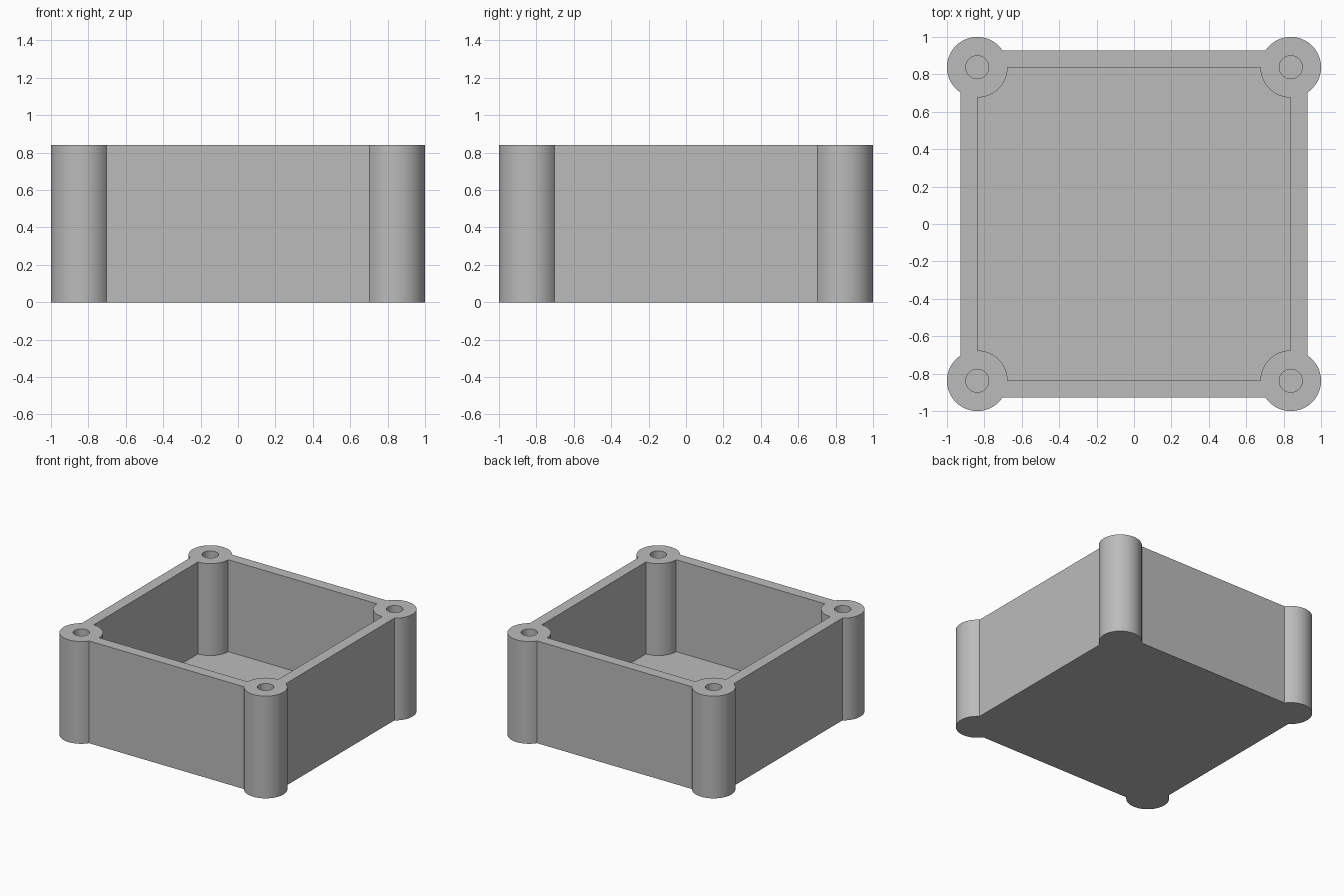
import bpy, bmesh
from math import acos, cos, sin, pi, radians

cube = bpy.data.objects.get("Cube")
if cube:
    bpy.data.objects.remove(cube)

HEIGHT, FLOOR = 0.84, 0.085
WALL_OUT = 0.928          # outer wall face; the inner face lines up with the post centres
POST, POST_R, HOLE_R = 0.838, 0.162, 0.0615


def arc(radius, start, end, steps):
    """Points on an arc around the +x +y post centre."""
    angles = [start + (end - start) * i / steps for i in range(steps + 1)]
    return [(POST + radius * cos(a), POST + radius * sin(a)) for a in angles]


def turn(points, quarter):
    """Rotate points by quarter turns about the origin."""
    for _ in range(quarter):
        points = [(-y, x) for x, y in points]
    return points


def four_corners(points):
    return [p for q in range(4) for p in turn(points, q)]


bm = bmesh.new()


def loop(points, z):
    return [bm.verts.new((x, y, z)) for x, y in points]


def skin(points, z_low, z_high, cap_low=True):
    """Upright wall along a closed outline, capped below; returns its top edges."""
    low, high = loop(points, z_low), loop(points, z_high)
    n = len(points)
    for i in range(n):
        j = (i + 1) % n
        bm.faces.new((low[i], low[j], high[j], high[i]))
    bm.faces.new(low)
    return [bm.edges.get((high[i], high[(i + 1) % n])) for i in range(n)]


# Outer shell with round corner posts
meet = acos((WALL_OUT - POST) / POST_R)
rim = skin(four_corners(arc(POST_R, -meet, pi / 2 + meet, 48)), 0, HEIGHT)

# Cavity, with the posts bulging into its corners
rim += skin(four_corners(arc(POST_R, 1.5 * pi, pi, 20)), FLOOR, HEIGHT)

# Blind screw holes in the posts
hole = arc(HOLE_R, 0, 2 * pi, 40)[:-1]
for q in range(4):
    rim += skin(turn(hole, q), FLOOR, HEIGHT)

# Flat rim joining the shell, cavity and holes
bmesh.ops.triangle_fill(bm, edges=rim, use_beauty=True)
bmesh.ops.recalc_face_normals(bm, faces=bm.faces)

mesh = bpy.data.meshes.new("box_base")
bm.to_mesh(mesh)
bm.free()
box = bpy.data.objects.new("box_base", mesh)
bpy.context.collection.objects.link(box)

# Plain grey material
grey = bpy.data.materials.new("grey")
grey.use_nodes = True
colour = (0.5, 0.5, 0.5, 1)
grey.diffuse_color = colour
grey.node_tree.nodes["Principled BSDF"].inputs["Base Color"].default_value = colour
mesh.materials.append(grey)

# Smooth round surfaces, sharp edges
bpy.ops.object.select_all(action='DESELECT')
box.select_set(True)
bpy.context.view_layer.objects.active = box
bpy.ops.object.shade_smooth_by_angle(angle=radians(30))
